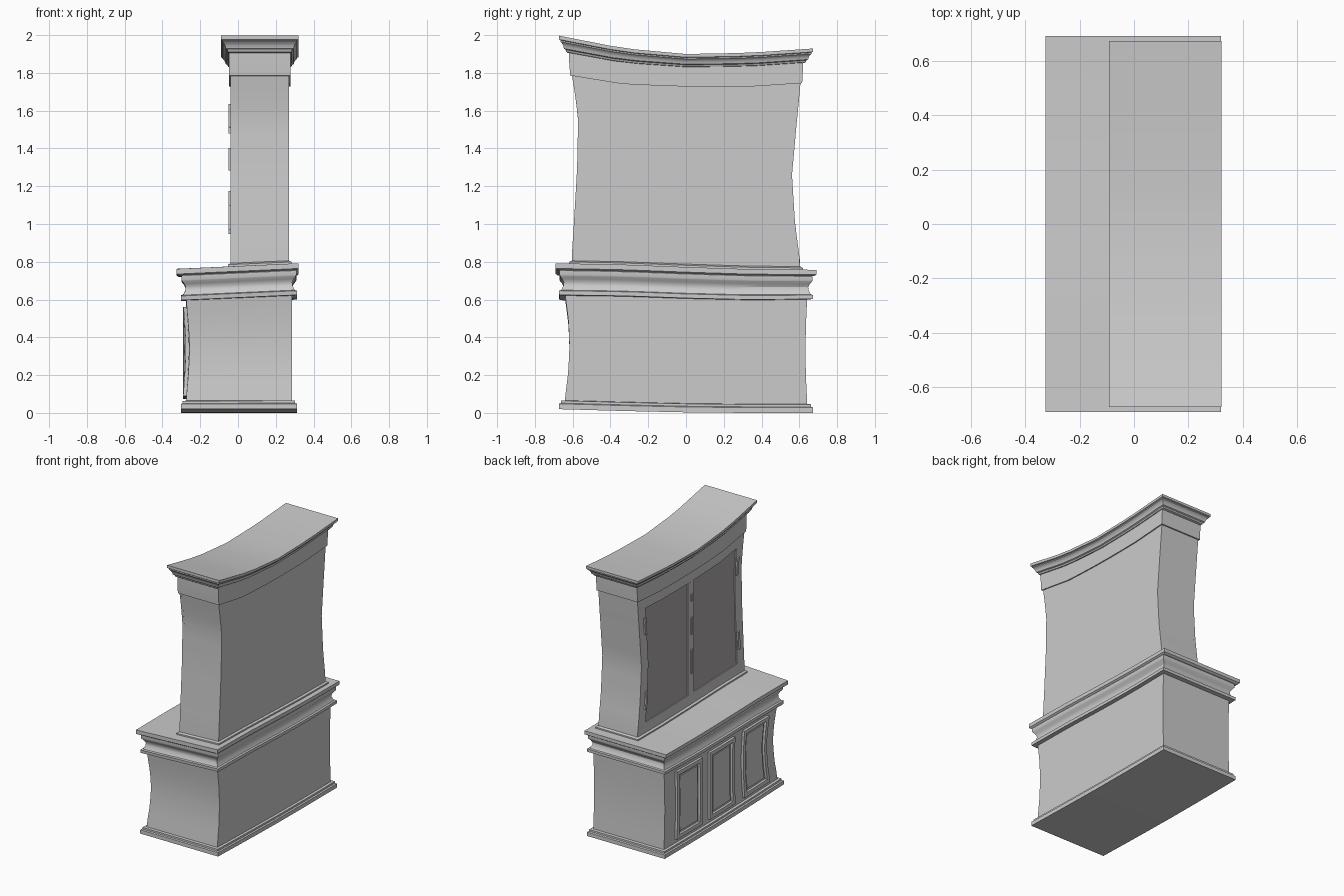
import bpy, bmesh

if "Cube" in bpy.data.objects:
    bpy.data.objects.remove(bpy.data.objects["Cube"])

# --- storybook warp: every straight part is bent by the same field ---
def lerp(table, t):
    if t <= table[0][0]:
        return table[0][1]
    for (a, p), (b, q) in zip(table, table[1:]):
        if t <= b:
            return p + (q - p) * (t - a) / (b - a)
    return table[-1][1]

YK = (-.68, -.33, 0, .33, .68)
SAG = [(0, (.02, .01, .003, 0, 0)), (.6, (.025, .02, .008, 0, .003)),
       (.77, (.027, .02, .007, -.004, -.008)),
       (1.73, (.07, .013, 0, 0, .023)), (1.9, (.1, .03, 0, .006, .03))]
NEG = [(.05, 1), (.2, .97), (.35, .96), (.48, .972), (.62, 1), (.8, 1), (1.0, .978),
       (1.25, .953), (1.5, .944), (1.62, .967), (1.75, 1.005), (1.83, 1.01)]
POS = [(.05, 1), (.2, .988), (.35, .985), (.48, .99), (.62, 1), (.8, 1), (1.0, .955),
       (1.25, .927), (1.5, .965), (1.62, .985), (1.75, 1.005), (1.83, 1.01)]
DENT = [(.06, 0), (.2, .012), (.35, .018), (.48, .01), (.6, 0)]
TILT = [(0, 0), (.6, 1), (.79, 1), (1.1, 0)]

def warp(x, y, z):
    sag = lerp([(k, lerp([(h, row[i]) for h, row in SAG], z)) for i, k in enumerate(YK)], y)
    sag -= .046 * (.32 - x) * (.69 - y) / 1.38 * lerp(TILT, z)
    if x < -.2 and y < 0:
        x += lerp(DENT, z) * -y / .6
    return x, y * lerp(NEG if y < 0 else POS, z), max(0, z + sag)

def stack(name, x0, x1, y0, y1, profile, colour=None):
    """Rectangular rings (offset, z) stacked upward, divided along y, closed and warped."""
    n = max(1, round((y1 - y0) / .13))
    bm = bmesh.new()
    rings = []
    for o, z in profile:
        ys = [y0 - o + (y1 - y0 + 2 * o) * i / n for i in range(n + 1)]
        pts = [(x1 + o, y, z) for y in ys] + [(x0 - o, y, z) for y in reversed(ys)]
        rings.append([bm.verts.new(warp(*p)) for p in pts])
    m = 2 * n + 2
    for a, b in zip(rings, rings[1:]):
        for i in range(m):
            j = (i + 1) % m
            bm.faces.new((a[i], a[j], b[j], b[i]))
    for r in (rings[0], rings[-1]):
        for i in range(n):
            bm.faces.new((r[i], r[i + 1], r[m - 2 - i], r[m - 1 - i]))
    bmesh.ops.recalc_face_normals(bm, faces=bm.faces)
    me = bpy.data.meshes.new(name)
    bm.to_mesh(me)
    bm.free()
    ob = bpy.data.objects.new(name, me)
    bpy.context.collection.objects.link(ob)
    if colour:
        me.materials.append(colour)
    bpy.ops.object.select_all(action='DESELECT')
    ob.select_set(True)
    bpy.context.view_layer.objects.active = ob
    bpy.ops.object.shade_smooth_by_angle(angle=.5)
    return ob

def column(z0, z1, n=6):
    return [(0, z0 + (z1 - z0) * i / n) for i in range(n + 1)]

def frame(name, x0, x1, y0, y1, z0, z1, w):
    stack(name + "_bottom_rail", x0, x1, y0, y1, column(z0, z0 + w, 1))
    stack(name + "_top_rail", x0, x1, y0, y1, column(z1 - w, z1, 1))
    stack(name + "_stile_a", x0, x1, y0, y0 + w, column(z0 + w, z1 - w))
    stack(name + "_stile_b", x0, x1, y1 - w, y1, column(z0 + w, z1 - w))

dark = bpy.data.materials.new("dark_glass")
dark.diffuse_color = (.42, .39, .4, 1)
dark.use_nodes = True
dark.node_tree.nodes["Principled BSDF"].inputs["Base Color"].default_value = dark.diffuse_color

# --- lower cabinet ---
stack("base_plinth", -.275, .285, -.645, .645,
      [(.028, 0), (.028, .028), (.018, .032), (.018, .045), (.002, .047)])
stack("lower_body", -.275, .285, -.642, .642, column(.04, .62, 8))
stack("counter_moulding", -.275, .285, -.645, .645,
      [(0, .598), (.028, .6), (.028, .622), (.016, .626), (.003, .65), (.002, .668),
       (.01, .685), (.022, .7), (.024, .705), (.024, .728), (.02, .732)])
stack("counter_top", -.325, .32, -.69, .69, [(-.012, .73), (0, .738), (0, .765)])

# lower doors: raised frame with a centre panel
for i, y in enumerate((-.395, 0, .375)):
    frame(f"door_{i}", -.292, -.27, y - .145, y + .145, .075, .56, .028)
    stack(f"door_panel_{i}", -.283, -.27, y - .1, y + .1, column(.12, .515))

# --- upper cabinet ---
stack("upper_plinth", -.04, .27, -.605, .605, [(.014, .755), (.014, .775), (0, .782)])
stack("upper_body", -.028, .27, -.605, .605, column(.76, 1.75, 12))
stack("bottom_rail", -.04, -.025, -.605, .605, column(.76, .855, 2))
stack("top_rail", -.04, -.025, -.605, .605, column(1.655, 1.75, 2))
for n, a, b in (("left_stile", -.605, -.525), ("right_stile", .52, .605), ("centre_stile", -.035, .037)):
    stack(n, -.04, -.025, a, b, column(.855, 1.655, 10))
for n, a, b in (("left_glass", -.525, -.035), ("right_glass", .037, .52)):
    stack(n, -.033, -.02, a, b, column(.855, 1.655, 10), dark)

# hinges on the outer stiles and latch strips in the middle
for i, y in enumerate((-.545, .54)):
    for j, z in enumerate((.95, 1.47)):
        stack(f"hinge_{i}_{j}", -.05, -.038, y - .01, y + .01, column(z, z + .12, 3))
for j, (z0, z1) in enumerate(((1.0, 1.17), (1.28, 1.4), (1.52, 1.57))):
    stack(f"latch_{j}", -.05, -.038, -.008, .008, column(z0, z1, 2))

# --- frieze and cornice ---
stack("frieze", -.047, .278, -.614, .614, column(1.727, 1.85, 2))
stack("cornice", -.045, .275, -.62, .62,
      [(0, 1.83), (.008, 1.833), (.012, 1.842), (.02, 1.846), (.023, 1.858), (.03, 1.868),
       (.038, 1.874), (.038, 1.88), (.046, 1.883), (.046, 1.9)])
